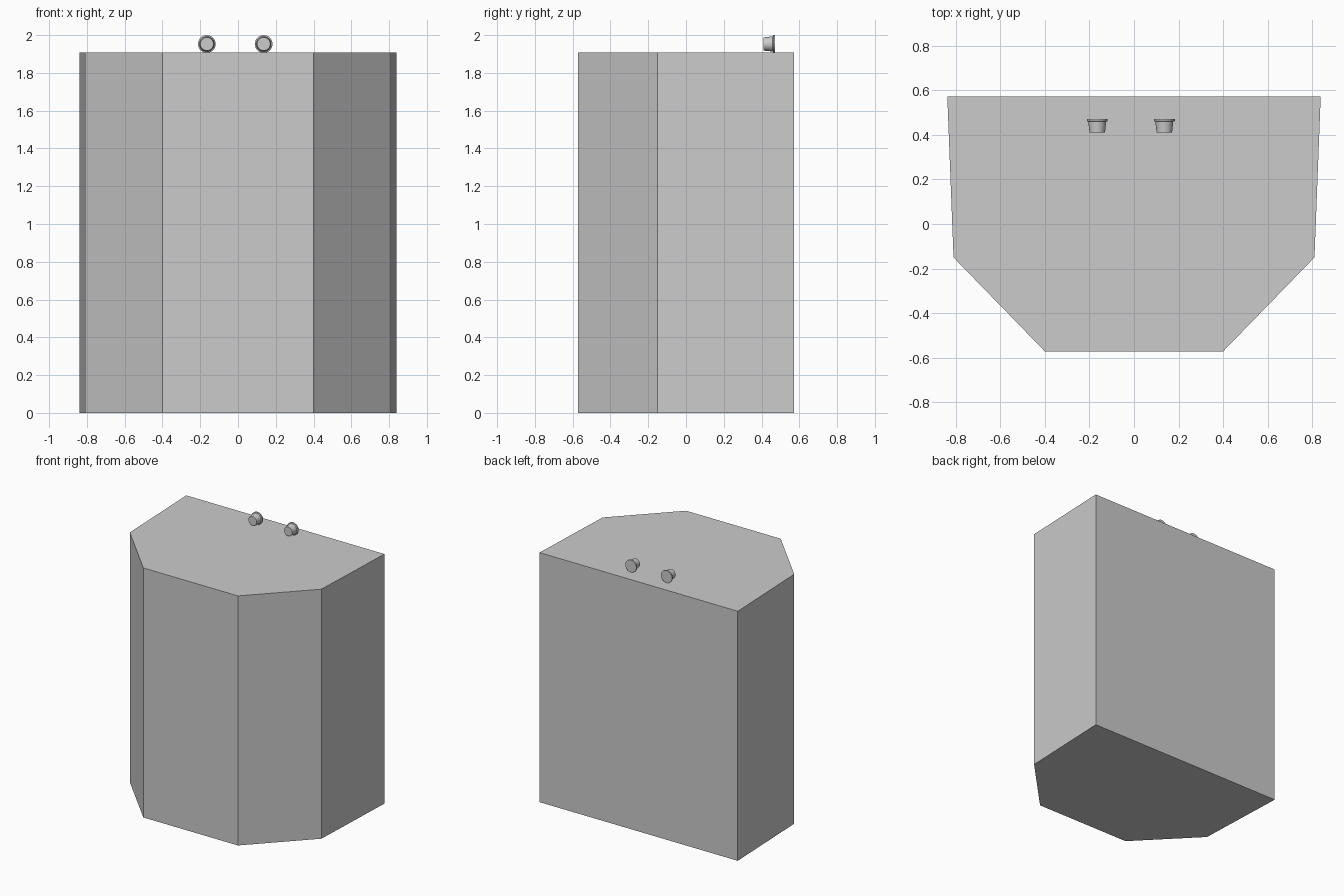
import bpy, bmesh, math

if "Cube" in bpy.data.objects:
    bpy.data.objects.remove(bpy.data.objects["Cube"])


def make_object(name, bm):
    bmesh.ops.recalc_face_normals(bm, faces=bm.faces)
    mesh = bpy.data.meshes.new(name)
    bm.to_mesh(mesh)
    bm.free()
    obj = bpy.data.objects.new(name, mesh)
    bpy.context.collection.objects.link(obj)
    return obj


def prism(name, outline, height):
    bm = bmesh.new()
    base = bm.faces.new([bm.verts.new((x, y, 0)) for x, y in outline])
    top = bmesh.ops.extrude_face_region(bm, geom=[base], use_keep_orig=True)["geom"]
    bmesh.ops.translate(bm, vec=(0, 0, height),
                        verts=[v for v in top if isinstance(v, bmesh.types.BMVert)])
    return make_object(name, bm)


def turned_y(name, profile, location, sides=32):
    """Capped solid of revolution about y; profile is (y, radius) pairs."""
    bm = bmesh.new()
    angles = [2 * math.pi * i / sides for i in range(sides)]
    rings = [[bm.verts.new((r * math.cos(a), y, r * math.sin(a))) for a in angles]
             for y, r in profile]
    for a, b in zip(rings, rings[1:]):
        for i in range(sides):
            j = (i + 1) % sides
            bm.faces.new((a[i], a[j], b[j], b[i]))
    bm.faces.new(rings[0])
    bm.faces.new(rings[-1])
    obj = make_object(name, bm)
    obj.location = location
    bpy.ops.object.select_all(action='DESELECT')
    obj.select_set(True)
    bpy.context.view_layer.objects.active = obj
    bpy.ops.object.shade_smooth_by_angle(angle=math.radians(30))
    return obj


# Six-sided cabinet, flat back and chamfered front
half = [(0.40, -0.572), (0.81, -0.15), (0.838, 0.572)]
prism("cabinet_body", half + [(-x, y) for x, y in reversed(half)], 1.907)

# Two tapered knobs with a thin rear flange, resting on the top
knob = [(0.411, 0.035), (0.459, 0.040), (0.462, 0.047), (0.472, 0.047)]
for side, x in (("left", -0.165), ("right", 0.136)):
    turned_y("knob_" + side, knob, (x, 0, 1.953))
